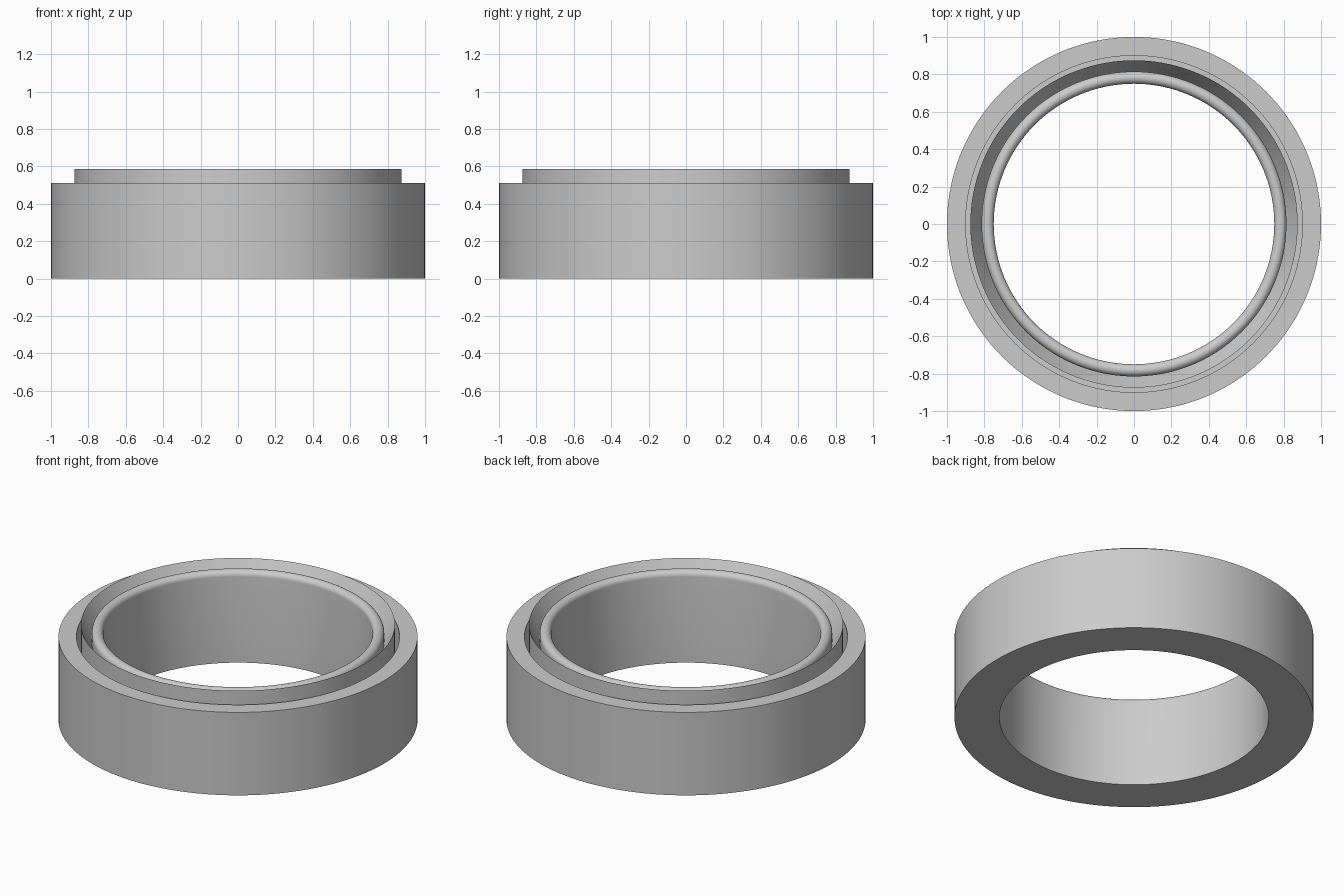
import bpy
import bmesh
import math
from mathutils import Matrix

SEGMENTS = 144

cube = bpy.data.objects.get("Cube")
if cube:
    bpy.data.objects.remove(cube, do_unlink=True)

# One plain grey for the whole ring
grey = bpy.data.materials.new("neutral grey")
grey.use_nodes = True
colour = (0.6, 0.6, 0.6, 1)
grey.diffuse_color = colour
grey.node_tree.nodes["Principled BSDF"].inputs["Base Color"].default_value = colour


def arc(cx, cz, radius, start, end, steps):
    """Points along an arc in the radius/height plane."""
    angles = [math.radians(start + (end - start) * i / steps) for i in range(steps + 1)]
    return [(cx + radius * math.cos(a), cz + radius * math.sin(a)) for a in angles]


def lathe(name, profile, material):
    """Revolve a closed radius/height profile around the z axis."""
    bm = bmesh.new()
    rings = []
    for i in range(SEGMENTS):
        turn = Matrix.Rotation(math.tau * i / SEGMENTS, 3, "Z")
        rings.append([bm.verts.new(turn.col[0] * r + turn.col[2] * z) for r, z in profile])
    count = len(profile)
    for i, ring in enumerate(rings):
        following = rings[(i + 1) % SEGMENTS]
        for j in range(count):
            k = (j + 1) % count
            bm.faces.new((ring[j], following[j], following[k], ring[k]))
    bmesh.ops.recalc_face_normals(bm, faces=bm.faces)
    mesh = bpy.data.meshes.new(name)
    bm.to_mesh(mesh)
    bm.free()
    mesh.materials.append(material)
    obj = bpy.data.objects.new(name, mesh)
    bpy.context.collection.objects.link(obj)
    bpy.ops.object.select_all(action="DESELECT")
    obj.select_set(True)
    bpy.context.view_layer.objects.active = obj
    bpy.ops.object.shade_smooth_by_angle(angle=math.radians(30))
    return obj


# Outer casing, narrow gap, raised sloping lip, then the rounded inner bead
outer_casing = [(0.75, 0), (1, 0), (1, 0.51), (0.9, 0.51)]
narrow_gap = [(0.9, 0.2), (0.875, 0.2)]
sloping_lip = [(0.875, 0.585), (0.815, 0.48)]
inner_bead = arc(0.7825, 0.528, 0.0325, 0, 180, 14)

lathe("seal_ring", outer_casing + narrow_gap + sloping_lip + inner_bead, grey)
